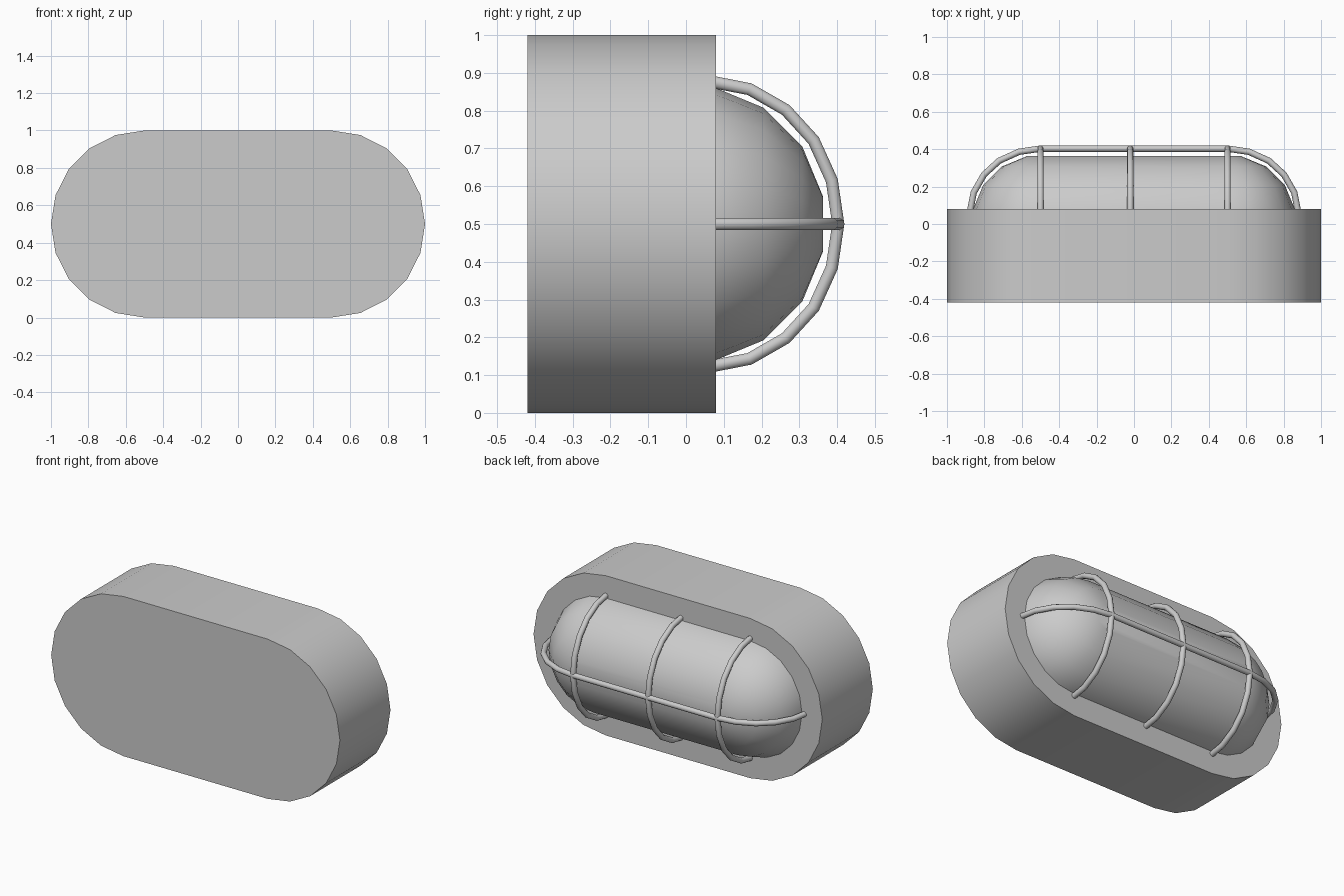
import bpy, bmesh
from math import sin, cos, pi, radians

if "Cube" in bpy.data.objects:
    bpy.data.objects.remove(bpy.data.objects["Cube"])

CZ = 0.5      # height of the centre line
HALF = 0.5    # half length of the straight section


def stadium(r, y, n=10):
    """Closed stadium outline of end radius r at depth y."""
    pts = []
    for side in (1, -1):
        for i in range(n + 1):
            a = pi / 2 - pi * i / n
            pts.append((side * (HALF + r * cos(a)), y, CZ + side * r * sin(a)))
    return pts


def loft(name, levels):
    """Skin stacked stadium outlines (radius, y) and cap both ends."""
    bm = bmesh.new()
    rings = [[bm.verts.new(p) for p in stadium(r, y)] for r, y in levels]
    for a, b in zip(rings, rings[1:]):
        for i in range(len(a)):
            j = (i + 1) % len(a)
            bm.faces.new((a[i], a[j], b[j], b[i]))
    bm.faces.new(rings[0])
    bm.faces.new(rings[-1])
    bmesh.ops.recalc_face_normals(bm, faces=bm.faces[:])
    me = bpy.data.meshes.new(name)
    bm.to_mesh(me)
    bm.free()
    ob = bpy.data.objects.new(name, me)
    bpy.context.collection.objects.link(ob)
    bpy.ops.object.select_all(action='DESELECT')
    ob.select_set(True)
    bpy.context.view_layer.objects.active = ob
    bpy.ops.object.shade_smooth_by_angle(angle=radians(30))
    return ob


def wire(name, pts):
    """Round guard wire along a list of points."""
    cu = bpy.data.curves.new(name, 'CURVE')
    cu.dimensions = '3D'
    cu.bevel_depth = 0.017
    cu.bevel_resolution = 3
    cu.use_fill_caps = True
    sp = cu.splines.new('POLY')
    sp.points.add(len(pts) - 1)
    for p, co in zip(sp.points, pts):
        p.co = (*co, 1)
        p.radius = 1
    sp.use_smooth = True
    ob = bpy.data.objects.new(name, cu)
    bpy.context.collection.objects.link(ob)
    return ob


# Housing block
loft("housing", [(0.5, -0.42), (0.5, 0.08)])

# Rounded lamp cover, profile from a 16-sided circle
R = 0.37
angles = [78.75, 56.25, 33.75, 11.25]
loft("lamp_cover", [(0.365, 0.03)] +
     [(R * sin(radians(a)), R * cos(radians(a))) for a in angles])

# Guard wires: quarter profile (offset from centre, depth)
quarter = [(0.38, 0.03), (0.374, 0.08), (0.357, 0.168), (0.302, 0.264),
           (0.221, 0.338), (0.115, 0.386), (0.0, 0.403)]

# Hoops across the cover
hoop = [(-d, y) for d, y in quarter] + [(d, y) for d, y in quarter[-2::-1]]
for label, x in (("left", -0.5), ("middle", -0.02), ("right", 0.5)):
    wire("guard_hoop_" + label, [(x, y, CZ + d) for d, y in hoop])

# Long bar over the cover
wire("guard_long_bar",
     [(-HALF - d, y, CZ) for d, y in quarter] +
     [(HALF + d, y, CZ) for d, y in quarter[::-1]])
